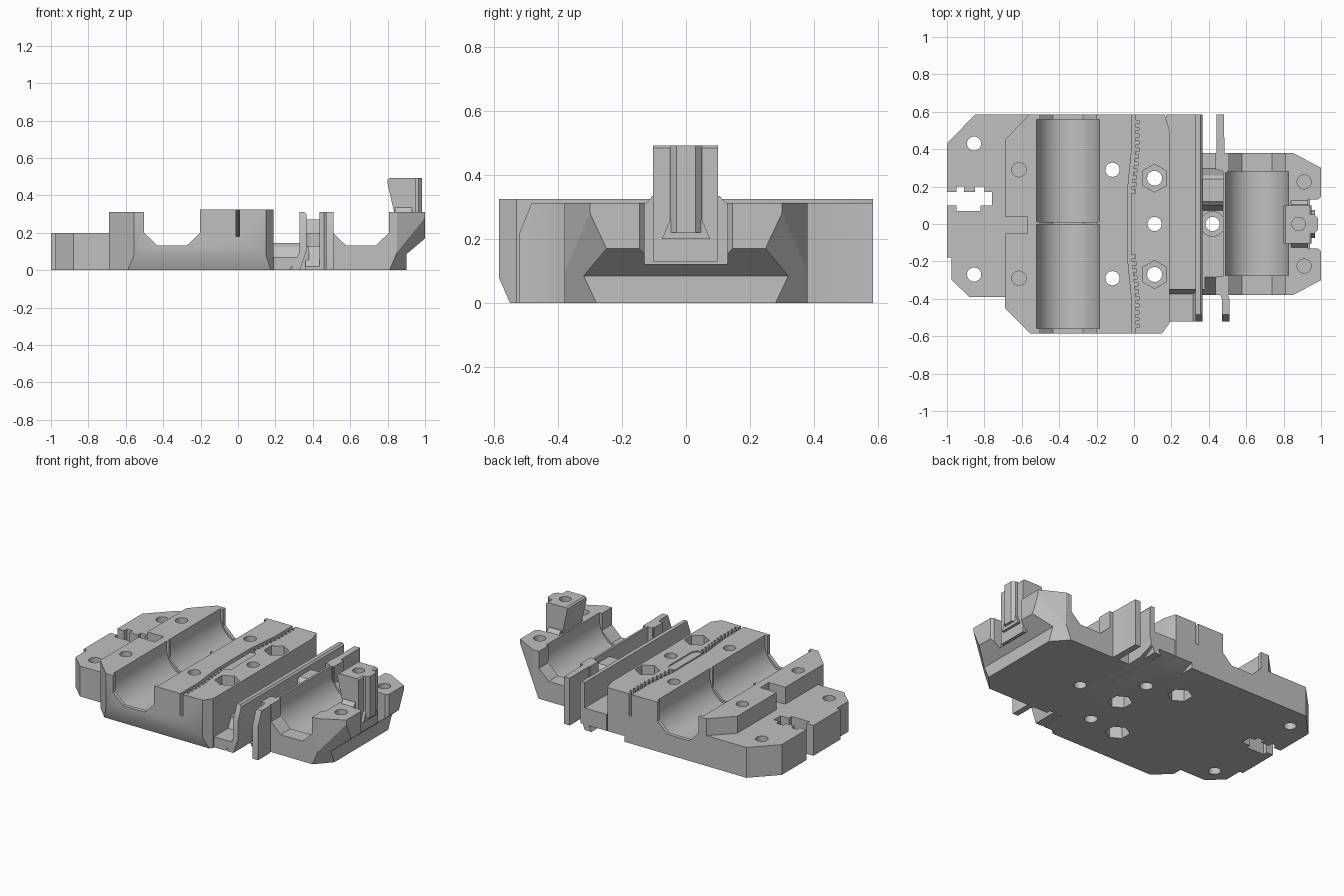
import bpy, bmesh, math
from mathutils import Vector

cube = bpy.data.objects.get("Cube")
if cube:
    bpy.data.objects.remove(cube, do_unlink=True)

grey = bpy.data.materials.new("plastic_grey")
grey.use_nodes = True
colour = (0.53, 0.53, 0.53, 1)
grey.diffuse_color = colour
grey.node_tree.nodes["Principled BSDF"].inputs["Base Color"].default_value = colour


def prism(name, pts, axis, lo, hi):
    """Extrude a profile along an axis: Z takes (x,y), Y takes (x,z), X takes (y,z)."""
    place = {"Z": lambda a, b, t: (a, b, t),
             "Y": lambda a, b, t: (a, t, b),
             "X": lambda a, b, t: (t, a, b)}[axis]
    bm = bmesh.new()
    face = bm.faces.new([bm.verts.new(place(a, b, lo)) for a, b in pts])
    out = bmesh.ops.extrude_face_region(bm, geom=[face])
    moved = [v for v in out["geom"] if isinstance(v, bmesh.types.BMVert)]
    bmesh.ops.translate(bm, verts=moved, vec=Vector(place(0, 0, hi - lo)))
    bmesh.ops.recalc_face_normals(bm, faces=bm.faces)
    mesh = bpy.data.meshes.new(name)
    bm.to_mesh(mesh)
    bm.free()
    mesh.materials.append(grey)
    obj = bpy.data.objects.new(name, mesh)
    bpy.context.collection.objects.link(obj)
    return obj


def box(name, x0, x1, y0, y1, z0, z1):
    return prism(name, [(x0, y0), (x1, y0), (x1, y1), (x0, y1)], "Z", z0, z1)


def ring(a, b, r, n, turn=0.0):
    return [(a + r * math.cos(turn + i * math.tau / n),
             b + r * math.sin(turn + i * math.tau / n)) for i in range(n)]


def boolean(target, tools, operation="DIFFERENCE"):
    bpy.context.view_layer.objects.active = target
    for tool in tools:
        mod = target.modifiers.new("bool", "BOOLEAN")
        mod.solver = "EXACT"
        mod.operation = operation
        mod.object = tool
        bpy.ops.object.modifier_apply(modifier=mod.name)
        bpy.data.objects.remove(tool, do_unlink=True)


def slice_off(obj, point, normal):
    """Remove everything on the outer side of a plane and close the cut."""
    bm = bmesh.new()
    bm.from_mesh(obj.data)
    cut = bmesh.ops.bisect_plane(bm, geom=bm.verts[:] + bm.edges[:] + bm.faces[:],
                                 plane_co=point, plane_no=normal, clear_outer=True)
    edges = [e for e in cut["geom_cut"] if isinstance(e, bmesh.types.BMEdge)]
    bmesh.ops.edgeloop_fill(bm, edges=edges)
    bmesh.ops.recalc_face_normals(bm, faces=bm.faces)
    bm.to_mesh(obj.data)
    bm.free()


def hole(x, y, r=0.038, z0=-0.1, z1=0.6, n=24, turn=0.0):
    return prism("cutter", ring(x, y, r, n, turn), "Z", z0, z1)


def hexagon(x, y, z0, z1, r=0.075):
    return hole(x, y, r, z0, z1, 6, math.pi / 6)


def bearing_bed(x, seats, lips):
    """U-shaped seats for the bearings, faceted openings through the end walls."""
    r, z = .168, .27
    seat = [(x - r, .5)] + [(x - r * math.cos(i * math.pi / 32), z - r * math.sin(i * math.pi / 32))
                            for i in range(33)] + [(x + r, .5)]
    channel = [(x - .15, .5), (x - .15, .2), (x - .08, .133),
               (x + .08, .133), (x + .15, .2), (x + .15, .5)]
    return ([prism("cutter", seat, "Y", a, b) for a, b in seats]
            + [prism("cutter", channel, "Y", a, b) for a, b in lips])


# Left mounting plate with keyed slot
plate = prism("mounting_plate", [(-1, -.18), (-.975, -.18), (-.975, -.3), (-.88, -.39),
              (-.56, -.39), (-.56, .585), (-.85, .585), (-1, .43)], "Z", 0, 0.2)
boolean(plate, [
    box("cutter", -1.1, -.76, .10, .17, -.1, .3),
    box("cutter", -.95, -.91, .07, .2, -.1, .3),
    box("cutter", -.95, -.82, .07, .14, -.1, .3),
    box("cutter", -.85, -.80, .12, .2, -.1, .3),
    prism("cutter", [(-1.1, .1), (-.96, .24), (-1.1, .24)], "Y", -.7, .7),
    hole(-.855, .43), hole(-.855, -.27),
])

# Main bearing block
main = prism("bearing_block", [(-.69, -.45), (-.555, -.585), (.15, -.585), (.19, -.53),
             (.19, .5), (.165, .585), (-.56, .585), (-.69, .45)], "Z", 0, 0.325)
tools = bearing_bed(-.352, [(-.56, -.003), (.012, .56)],
                    [(-.7, -.558), (-.01, .02), (.558, .7)])
tools += [
    box("cutter", -.8, -.35, -.7, .7, .312, .5),
    box("cutter", -.8, -.57, -.05, .04, .2, .5),
    prism("cutter", [(-.7, -.1), (-.506, -.1), (-.585, .08), (-.7, .08)], "X", -1, 1),
    prism("cutter", [(.4, -.05), (.7, -.05), (.7, .078), (.48, 0)], "X", .04, .3),
    hole(-.615, .29, z0=.21), hole(-.615, -.29, z0=.21), hole(.11, 0),
    hexagon(.11, 0, -.1, .1),
]
for y in (-.29, .29):
    tools += [hole(-.115, y), hexagon(-.115, y, -.1, .1)]
for y in (-.27, .245):
    tools += [hole(.11, y, .04), hexagon(.11, y, .2, .6)]
# Bowed belt slot with toothed grip at both ends
slot = [(-.012, -.7), (.008, -.7), (.008, -.4), (-.015, -.17), (-.015, .17), (.008, .4),
        (.008, .7), (-.012, .7), (-.012, .4), (-.035, .17), (-.035, -.17), (-.012, -.4)]
tools.append(prism("cutter", slot, "Z", .18, .5))
tools.append(prism("cutter", [(-.02, -.15), (.02, -.15), (.04, -.12), (.04, .12),
                              (.02, .15), (-.02, .15)], "Z", .317, .5))
for i in range(11):
    for side in (-1, 1):
        y = side * (.175 + i * .037)
        x0 = -.018 + .02 * min(1, i / 6)
        tools.append(box("cutter", x0 - .01, x0 + .025, y - .009, y + .009, .18, .5))
boolean(main, tools)

# Floor between the two halves, stepping down at the front
floor = box("tensioner_floor", .17, .36, -.35, .585, 0, .145)
boolean(floor, [prism("cutter", [(.4, -.05), (.7, -.05), (.7, .078), (.48, 0)], "X", .1, .6)])
prism("front_ledge", [(.15, 0), (.27, 0), (.335, .07), (.15, .07)], "Y", -.52, -.33)
prism("ledge_ramp", [(-.38, .06), (-.34, .06), (-.34, .145)], "X", .19, .345)

# Long thin wall beside the floor
wall = [(.28, 0), (.33, 0), (.365, .1), (.365, .3), (.355, .312), (.33, .312), (.33, .1)]
long_wall = prism("long_wall", wall, "Y", -.52, .585)
slice_off(long_wall, (0, -.52, .22), (0, -1, .4))
prism("wall_foot", [(.33, -.35), (.38, -.35), (.38, .38), (.33, .38)], "Z", 0, .13)

# Clamp block on the left side, undercut at its outer corners
clamp = prism("clamp_block", [(.36, -.38), (.85, -.38), (1, -.3), (1, -.145), (.97, -.12),
              (.97, .12), (1, .145), (1, .3), (.85, .38), (.36, .38)], "Z", 0, .312)
for s in (-1, 1):
    slice_off(clamp, (.81, s * .38, 0), (.1, s * .09, -.042))
tools = bearing_bed(.657, [(-.275, .28)], [(-.5, -.273), (.278, .5)])
tools += [
    box("cutter", .3, .435, -.5, .5, .13, .5),
    box("cutter", .3, .475, -.29, .29, .13, .5),
    prism("cutter", [(-.5, -.05), (-.38, .02), (-.28, .135), (-.5, .135)], "X", .3, .435),
    box("cutter", .93, 1.1, -.13, .13, .12, .5),
    prism("cutter", [(1.1, .255), (.9, .085), (.9, -.1), (1.1, -.1)], "Y", -.6, .6),
    hole(.91, .225, z0=.2), hole(.91, -.225, z0=.2), hole(.42, 0),
]
boolean(clamp, tools)

# Saddle and screw boss joining the wall to the clamp
prism("saddle", [(.07, .12), (.3, .12), (.26, .25), (.24, .27),
                 (.12, .27), (.1, .25)], "X", .355, .482)
boss = prism("screw_boss", ring(.42, 0, .068, 32), "Z", .1, .2)
boolean(boss, [hole(.42, 0)])

# Thin guide fins, curving away from the clamp
back_fin = [(.44, .585), (.44, .33), (.455, .29), (.5, .27), (.5, .3), (.485, .34), (.48, .585)]
front_fin = [(.47, -.52), (.47, -.4), (.44, -.34), (.44, -.28), (.48, -.28),
             (.485, -.34), (.51, -.4), (.51, -.52)]
prism("back_fin", back_fin, "Z", 0, .312)
fin = prism("front_fin", front_fin, "Z", 0, .312)
slice_off(fin, (0, -.52, .22), (0, -1, .4))

# Upright post with ribbed outer face
post = prism("post", [(.85, .13), (.95, .13), (.95, .485), (.94, .493), (.81, .493),
                      (.8, .485), (.8, .46), (.835, .31), (.85, .3)], "Y", -.103, .1)
rib = prism("cutter", [(.94, -.05), (.965, -.05), (.985, -.03), (.985, .03),
                       (.965, .05), (.94, .05)], "Z", .22, .493)
boolean(post, [rib], "UNION")
boolean(post, [hole(.88, 0, .036, .35, .6)])
prism("post_rib_foot", [(-.075, .2), (.075, .2), (.05, .26), (-.05, .26)], "X", .93, .968)
# Flared shoulders where the post meets the clamp
for s in (-1, 1):
    prism("post_shoulder", [(s * .09, .3), (s * .135, .3), (s * .105, .335), (s * .09, .335)],
          "X", .84, .93)

# Smooth the round seats and holes while keeping hard edges
for obj in bpy.context.scene.objects:
    obj.select_set(obj.type == "MESH")
bpy.context.view_layer.objects.active = main
bpy.ops.object.shade_smooth_by_angle(angle=math.radians(25))
